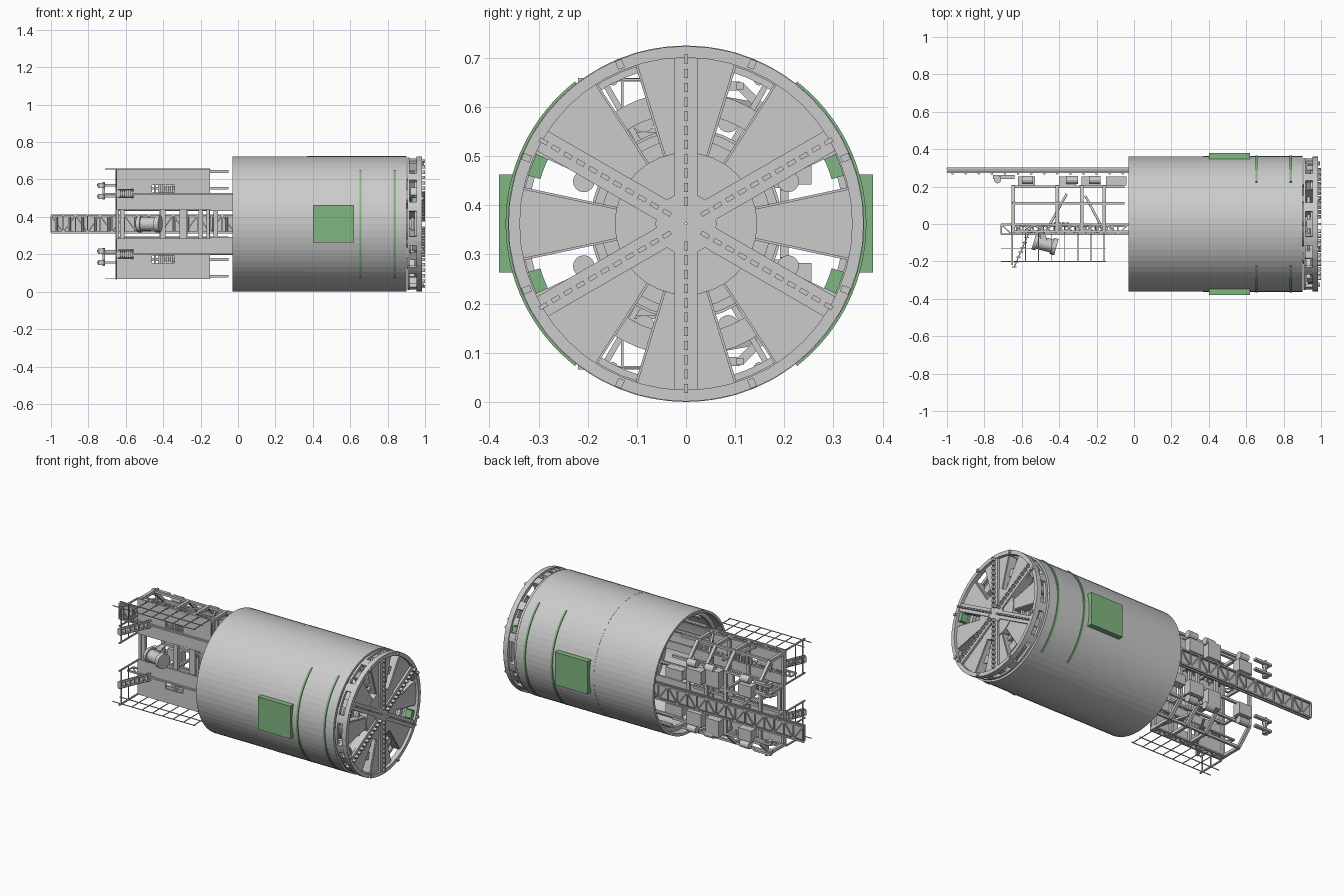
import bpy, bmesh
from math import cos, sin, radians, pi
from mathutils import Vector, Matrix

if "Cube" in bpy.data.objects:
    bpy.data.objects.remove(bpy.data.objects["Cube"])

C = 0.3625          # height of the machine axis
R = 0.3625          # shield radius


def P(x, r, deg):
    a = radians(deg)
    return Vector((x, r * cos(a), C + r * sin(a)))


class Part:
    """Collects simple solids into one named object."""
    def __init__(self, name):
        self.name, self.bm = name, bmesh.new()

    def bar(self, p, q, w, h):
        p, q = Vector(p), Vector(q)
        d = (q - p).normalized()
        up = Vector((1, 0, 0)) if abs(d.x) < 0.95 else Vector((0, 0, 1))
        s = d.cross(up).normalized()
        u = s.cross(d)
        m = Matrix((u * w, s * h, q - p)).transposed().to_4x4()
        m.translation = (p + q) / 2
        bmesh.ops.create_cube(self.bm, size=1, matrix=m)

    def box(self, x0, x1, y0, y1, z0, z1):
        m = Matrix.Translation(((x0 + x1) / 2, (y0 + y1) / 2, (z0 + z1) / 2))
        m = m @ Matrix.Diagonal((x1 - x0, y1 - y0, z1 - z0, 1))
        bmesh.ops.create_cube(self.bm, size=1, matrix=m)

    def cyl(self, p, q, r, n=16):
        p, q = Vector(p), Vector(q)
        rot = (q - p).to_track_quat('Z', 'Y').to_matrix().to_4x4()
        bmesh.ops.create_cone(self.bm, cap_ends=True, segments=n, radius1=r, radius2=r,
                              depth=(q - p).length, matrix=Matrix.Translation((p + q) / 2) @ rot)

    def sector(self, x0, x1, r0, r1, a0, a1, n):
        """Curved block swept round the machine axis; a full turn gives a closed ring."""
        full = abs(a1 - a0) >= 360
        loops = [[self.bm.verts.new(P(x, r, a0 + (a1 - a0) * i / n))
                  for x, r in ((x0, r0), (x1, r0), (x1, r1), (x0, r1))]
                 for i in range(n if full else n + 1)]
        for i in range(n):
            A, B = loops[i], loops[(i + 1) % len(loops)]
            for k in range(4):
                self.bm.faces.new((A[k], A[(k + 1) % 4], B[(k + 1) % 4], B[k]))
        if not full:
            self.bm.faces.new(loops[0])
            self.bm.faces.new(loops[-1])

    def truss(self, x0, x1, n, a, b, t):
        """Two chords along x at (y, z) = a and b with zigzag webbing."""
        for c in (a, b):
            self.bar((x0, *c), (x1, *c), t, t)
        for i in range(n):
            xa, xb = x0 + (x1 - x0) * i / n, x0 + (x1 - x0) * (i + 1) / n
            s, e = (a, b) if i % 2 else (b, a)
            self.bar((xa, *s), (xb, *e), t * .7, t * .7)
            self.bar((xa, *a), (xa, *b), t * .7, t * .7)

    def done(self, mat=None):
        bmesh.ops.recalc_face_normals(self.bm, faces=self.bm.faces)
        me = bpy.data.meshes.new(self.name)
        self.bm.to_mesh(me)
        self.bm.free()
        ob = bpy.data.objects.new(self.name, me)
        bpy.context.collection.objects.link(ob)
        if mat:
            me.materials.append(mat)


green = bpy.data.materials.new("green_paint")
green.diffuse_color = (0.22, 0.47, 0.22, 1)
green.use_nodes = True
green.node_tree.nodes["Principled BSDF"].inputs["Base Color"].default_value = green.diffuse_color

# Shield shells with inner stiffening rings
p = Part("front_shield"); p.sector(.37, .90, R - .016, R, 0, 360, 64); p.done()
p = Part("tail_shield"); p.sector(-.03, .37, R - .016, R - .001, 0, 360, 64); p.done()
p = Part("shield_ribs")
for x in (0.02, .37, .62, .87):
    p.sector(x, x + .02, .322, R - .014, 0, 360, 64)
p.done()

# Gripper pads and curved bands, both sides
p = Part("gripper_pads")
for s in (-1, 1):
    y = sorted((s * .335, s * .38))
    p.box(.40, .62, *y, .263, .463)
p.done(green)
p = Part("side_bands")
for x in (.655, .838):
    for a in (0, 180):
        p.sector(x - .006, x + .006, .35, .367, a - 52, a + 52, 32)
p.done(green)

# Thrust jacks and main drive inside the shield
p = Part("thrust_jacks")
for i in range(20):
    p.cyl(P(.06, .328, i * 18 + 9), P(.62, .328, i * 18 + 9), .011, 10)
p.done()
p = Part("main_drive")
p.sector(.72, .90, .172, .195, 0, 360, 48)
p.sector(.74, .76, .05, .175, 0, 360, 48)
p.sector(.80, .93, .05, .12, 0, 360, 32)
for i in range(8):
    a = i * 45 + 22.5
    p.cyl(P(.56, .225, a), P(.80, .225, a), .022)
    p.cyl(P(.62, .15, a), P(.74, .15, a), .02)
for a in range(0, 360, 60):
    p.bar(P(.83, .19, a), P(.83, .35, a), .05, .012)
p.done()

# Cutter head: rim, spokes, face plates, hub
p = Part("cutter_rim")
p.sector(.955, .985, .338, R - .001, 0, 360, 48)
p.sector(.905, .918, .335, .354, 0, 360, 48)
for i in range(12):
    p.sector(.915, .958, .338, .356, i * 30 + 11, i * 30 + 19, 2)
p.done()
p = Part("cutter_spokes")
for a in range(30, 390, 60):
    p.bar(P(.952, .05, a), P(.952, .348, a), .058, .046)
    p.bar(P(.905, .18, a), P(.94, .32, a), .03, .02)
p.done()
p = Part("face_plates")
for a0, a1 in ((30, 57), (73, 107), (123, 150), (150, 155), (168, 192), (205, 210),
               (210, 237), (253, 287), (303, 330), (330, 335), (-12, 12), (25, 30)):
    p.sector(.945, .968, .12, .342, a0, a1, 4)
for a in (57, 73, 107, 123, 168, 192, 237, 253, 287, 303, -12, 12):
    p.bar(P(.938, .14, a), P(.938, .338, a), .05, .008)
for a in (65, 115, 245, 295):
    p.sector(.925, .94, .225, .27, a - 9, a + 9, 3)
p.sector(.925, .94, .172, .19, 0, 360, 48)
p.done()
p = Part("cutter_hub")
p.sector(.93, .972, .06, .145, 0, 360, 32)
p.sector(.93, .978, .002, .062, 0, 360, 32)
p.done()
p = Part("cutter_discs")
for a in range(30, 390, 60):
    for i in range(11):
        r = .045 + i * .029
        p.bar(P(.986, r - .009, a), P(.986, r + .009, a), .028, .009)
for i in range(8):
    a = i * 45 + 22.5
    p.bar(P(.985, .342, a), P(.985, .36, a), .02, .014)
p.done()
p = Part("edge_scrapers")
for a in (21, 159, 201, 339):
    p.sector(.93, .972, .31, .336, a - 4, a + 4, 3)
p.done(green)

# Conveyor truss running the length of the backup gantry
p = Part("conveyor_truss")
for y in (.278, .297):
    p.truss(-1, .70, 26, (y, .317), (y, .408), .009)
p.box(-1, .70, .285, .289, .322, .403)
for i in range(14):
    x = -.97 + i * .07
    p.cyl((x, .271, .322), (x, .271, .403), .007, 8)
p.done()

# Gantry decks, built for one half and mirrored about the machine axis
deck, frame, rail, stair, gear = (Part(n) for n in (
    "gantry_deck", "gantry_frames", "handrails", "stairs", "gantry_equipment"))
for s in (-1, 1):
    def Z(v): return C + s * v
    def zb(part, x0, x1, y0, y1, a, b): part.box(x0, x1, y0, y1, *sorted((Z(a), Z(b))))
    # Deck plate with a hatch, then the narrower bridge into the shield
    for x0, x1, a, b in ((-.65, -.46, .078, .293), (-.34, -.15, .078, .293),
                         (-.46, -.34, .078, .168), (-.46, -.34, .208, .293),
                         (-.15, -.03, .07, .165), (-.03, .45, .09, .14)):
        zb(deck, x0, x1, -.045, -.035, a, b)
    frame.truss(-.71, -.03, 12, (-.055, Z(.16)), (-.003, Z(.16)), .009)
    frame.truss(-.65, -.15, 9, (-.04, Z(.287)), (-.003, Z(.287)), .009)
    # Half portals with chamfered shoulders
    pts = ((-.04, .28), (.11, .28), (.20, .19), (.20, 0))
    for x in (-.645, -.41, -.28, -.16):
        for (ya, za), (yb, zb_) in zip(pts, pts[1:]):
            frame.bar((x, ya, Z(za)), (x, yb, Z(zb_)), .018, .018)
        frame.bar((x, -.02, Z(.28)), (x, -.02, Z(0)), .016, .016)
        frame.bar((x, -.02, Z(.08)), (x, .20, Z(.08)), .014, .014)
    for y, v in ((.20, .19), (.20, .075), (.11, .28), (-.01, .08)):
        frame.bar((-.65, y, Z(v)), (-.05, y, Z(v)), .014, .014)
    frame.bar((-.46, -.02, Z(.27)), (-.36, .16, Z(.23)), .012, .012)
    frame.bar((-.26, .15, Z(.24)), (-.17, -.02, Z(.27)), .012, .012)
    # Handrails around the deck
    for y in (-.13, -.20):
        rail.bar((-.71, y, Z(.293)), (-.15, y, Z(.293)), .004, .004)
        rail.bar((-.65, y, Z(.293)), (-.65, y, Z(.08)), .005, .005)
    for i in range(8):
        rail.bar((-.65 + i * .07, -.04, Z(.293)), (-.65 + i * .07, -.20, Z(.293)), .004, .004)
    for v in (.085, .19, .293):
        rail.bar((-.65, -.04, Z(v)), (-.65, -.22, Z(v)), .008, .008)
    # Stairs from the rear of the deck
    for v in (.145, .18):
        stair.bar((-.55, -.02, Z(v)), (-.64, -.23, Z(v)), .006, .014)
    for i in range(9):
        t = i / 8
        x, y = -.55 - .09 * t, -.02 - .21 * t
        zb(stair, x - .012, x + .012, y - .003, y + .003, .145, .18)
    # Hatch treads, cabinets and motors hung on the outer side
    for i in range(5):
        zb(gear, -.45 + i * .022, -.438 + i * .022, .0, .012, .168, .208)
    for x0, x1, a, b in ((-.62, -.53, .10, .17), (-.40, -.31, .10, .20),
                         (-.28, -.18, .09, .17), (-.15, -.04, .08, .14)):
        zb(gear, x0, x1, .205, .255, a, b)
    for x in (-.60, -.36, -.24):
        gear.cyl((x, .235, Z(.20)), (x + .06, .235, Z(.20)), .022, 12)
    # Trailing wheel sets
    zb(gear, -.725, -.712, .235, .255, .13, .225)
    for v in (.14, .20):
        zb(gear, -.755, -.64, .24, .262, v, v + .013)
        gear.cyl((-.73, .235, Z(v - .008)), (-.73, .235, Z(v + .02)), .018, 12)
for x in (-.62, -.40, -.30, -.20, -.12):
    frame.box(x - .012, x + .012, -.03, -.01, .28, .445)
for g in (deck, frame, rail, stair, gear):
    g.done()

# Winch drum in the central gap
p = Part("winch_drum")
p.cyl((-.525, -.095, C), (-.43, -.12, C), .036, 20)
p.cyl((-.44, -.117, C), (-.415, -.124, C), .045, 20)
p.cyl((-.535, -.092, C), (-.515, -.098, C), .045, 20)
p.bar((-.50, -.01, .33), (-.48, -.09, .33), .03, .01)
p.bar((-.50, -.01, .395), (-.48, -.09, .395), .03, .01)
p.done()
